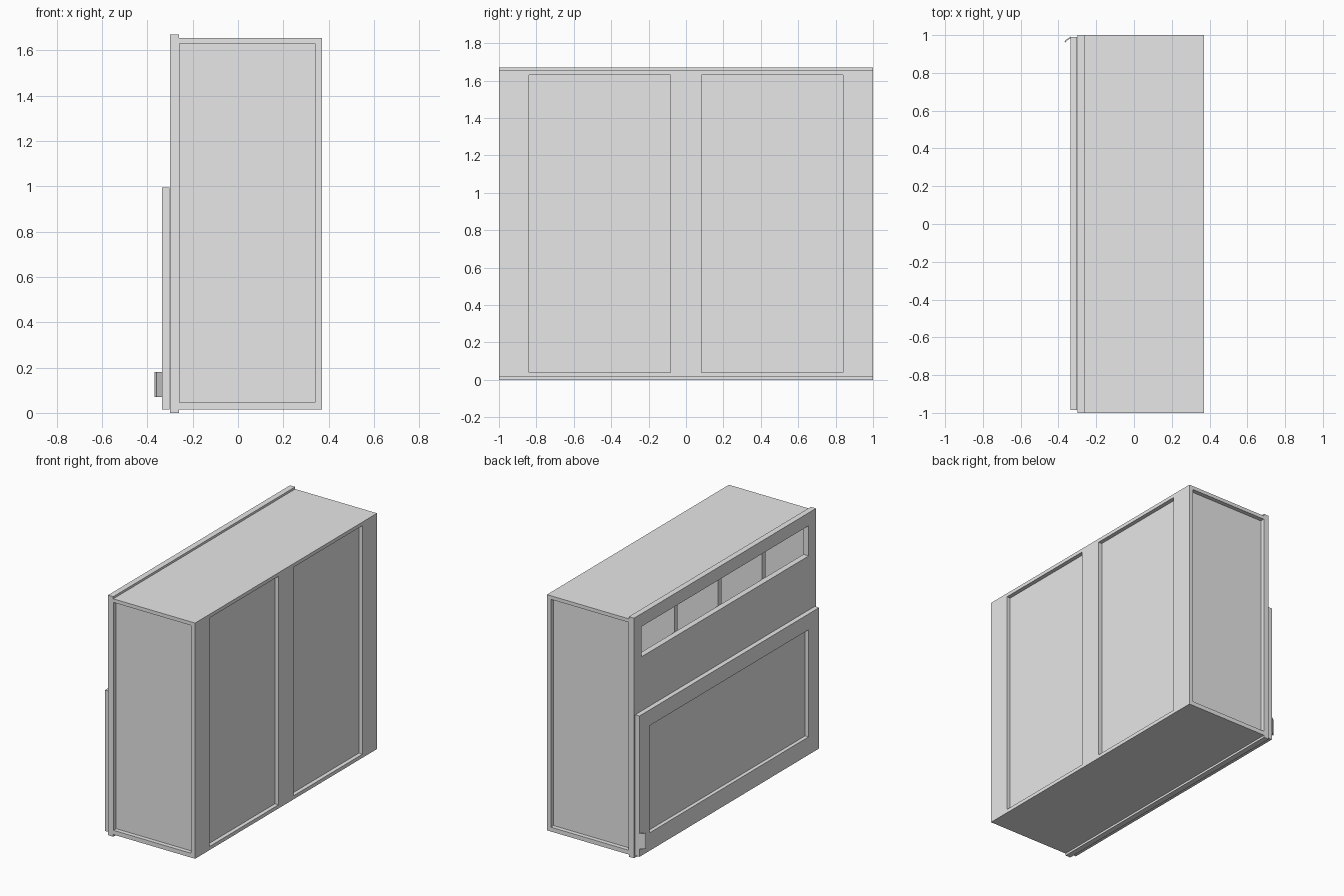
import bpy, bmesh
from mathutils import Vector

cube = bpy.data.objects.get("Cube")
if cube:
    bpy.data.objects.remove(cube, do_unlink=True)

# Single painted-metal colour
paint = bpy.data.materials.new("light_grey_paint")
paint.use_nodes = True
GREY = (0.8, 0.8, 0.8, 1.0)
paint.diffuse_color = GREY
paint.node_tree.nodes["Principled BSDF"].inputs["Base Color"].default_value = GREY


def finish(name, bm):
    bmesh.ops.recalc_face_normals(bm, faces=bm.faces)
    mesh = bpy.data.meshes.new(name)
    bm.to_mesh(mesh)
    bm.free()
    mesh.materials.append(paint)
    ob = bpy.data.objects.new(name, mesh)
    bpy.context.scene.collection.objects.link(ob)
    return ob


def box(name, x, y, z):
    """Box from (min, max) ranges on each axis."""
    bm = bmesh.new()
    bmesh.ops.create_cube(bm, size=1)
    for v in bm.verts:
        v.co = Vector([(r[0] + r[1]) / 2 + c * (r[1] - r[0])
                       for c, r in zip(v.co, (x, y, z))])
    return finish(name, bm)


def carve(ob, *cuts):
    """Cut box-shaped recesses, given as (x, y, z) ranges, out of an object."""
    for cut in cuts:
        cutter = box("cutter", *cut)
        cutter.hide_render = True
        mod = ob.modifiers.new("carve", 'BOOLEAN')
        mod.operation = 'DIFFERENCE'
        mod.solver = 'EXACT'
        mod.object = cutter
        bpy.context.view_layer.update()
        deps = bpy.context.evaluated_depsgraph_get()
        mesh = bpy.data.meshes.new_from_object(ob.evaluated_get(deps))
        ob.modifiers.clear()
        ob.data = mesh
        bpy.data.objects.remove(cutter, do_unlink=True)


# Hollow cabinet body, open towards -x, with sunken side and rear panels
body = box("cabinet_body", (-0.26, 0.37), (-1, 1), (0.015, 1.655))
carve(body,
      ((-0.30, 0.335), (-0.965, 0.965), (0.05, 1.62)),
      ((-0.258, 0.34), (0.97, 1.1), (0.045, 1.63)),
      ((-0.258, 0.34), (-1.1, -0.97), (0.045, 1.63)),
      ((0.342, 0.5), (-0.84, -0.083), (0.04, 1.63)),
      ((0.342, 0.5), (0.083, 0.84), (0.04, 1.63)))

# Front panel with one long slot near the top
face = box("slotted_front_panel", (-0.30, -0.26), (-1, 1), (0.0, 1.67))
carve(face, ((-0.4, -0.2), (-0.92, 0.92), (1.37, 1.58)))

# Full-height walls splitting the inside into four bays
for i, y in enumerate((-0.482, 0, 0.482)):
    box(f"bay_divider_{i + 1}", (-0.26, 0.335), (y - 0.018, y + 0.018), (0.05, 1.62))

# Lower door with a sunken centre
door = box("lower_door", (-0.335, -0.302), (-0.985, 0.99), (0.015, 0.995))
carve(door, ((-0.4, -0.309), (-0.868, 0.878), (0.14, 0.885)))

# Small bent pull at the edge of the door
profile = [(-0.333, 0.993), (-0.362, 0.974), (-0.369, 0.964), (-0.361, 0.962),
           (-0.357, 0.969), (-0.333, 0.985)]
bm = bmesh.new()
base = bm.faces.new([bm.verts.new((x, y, 0.07)) for x, y in profile])
top = bmesh.ops.extrude_face_region(bm, geom=[base])["geom"]
for v in top:
    if isinstance(v, bmesh.types.BMVert):
        v.co.z = 0.18
finish("door_pull", bm)
